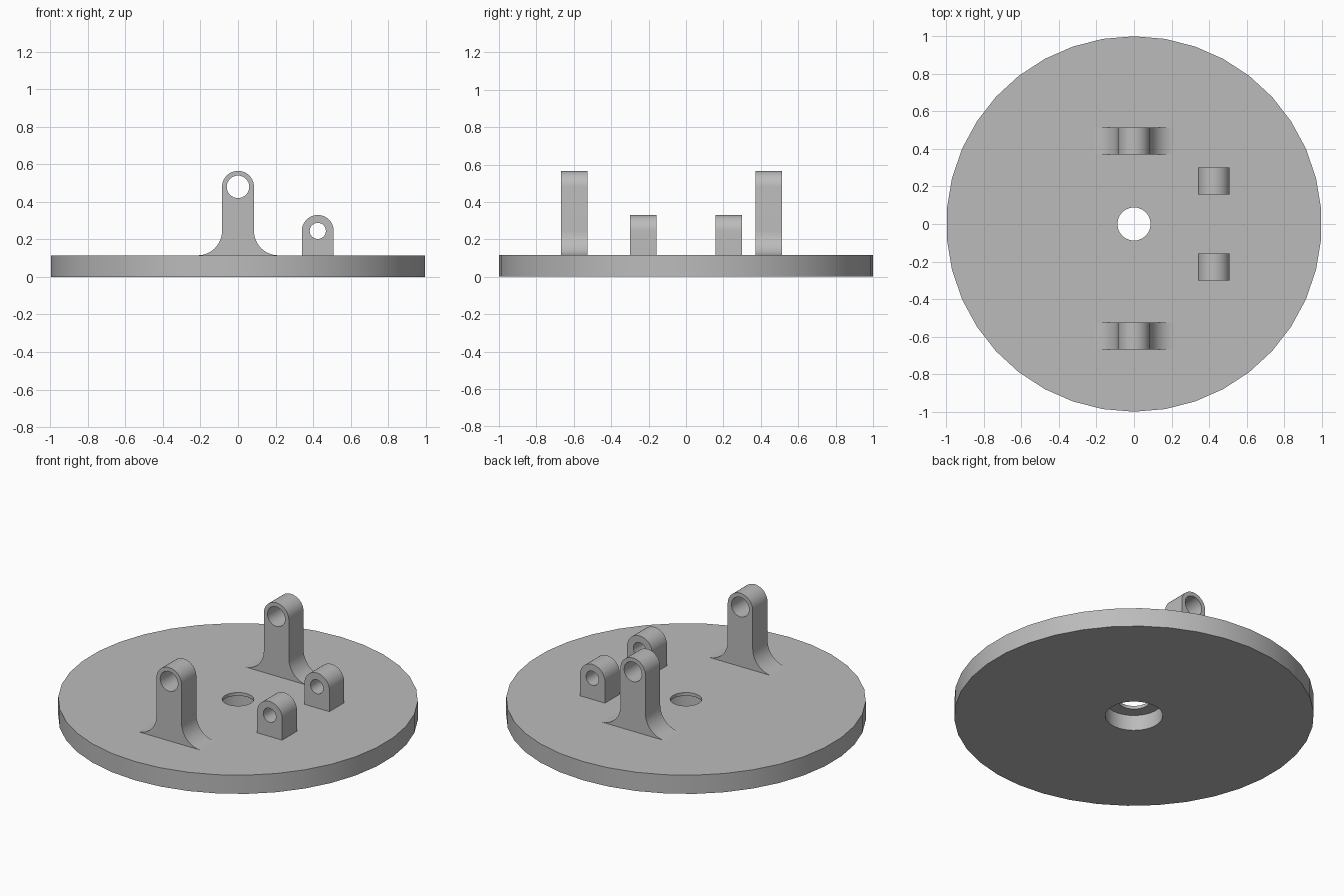
import bpy
import bmesh
from math import sin, cos, pi, radians
from mathutils import Vector

PLATE_TOP = 0.115
SINK = 0.02        # how far bracket feet reach into the plate
DEPTH = 0.143      # bracket thickness along y

cube = bpy.data.objects.get("Cube")
if cube:
    bpy.data.objects.remove(cube, do_unlink=True)

grey = bpy.data.materials.new("plain_grey")
grey.use_nodes = True
GREY = (0.5, 0.5, 0.5, 1)
grey.diffuse_color = GREY
grey.node_tree.nodes["Principled BSDF"].inputs["Base Color"].default_value = GREY


def finish(bm, name):
    """Turn a bmesh into a shaded, coloured object."""
    bmesh.ops.recalc_face_normals(bm, faces=bm.faces)
    mesh = bpy.data.meshes.new(name)
    bm.to_mesh(mesh)
    bm.free()
    mesh.materials.append(grey)
    obj = bpy.data.objects.new(name, mesh)
    bpy.context.collection.objects.link(obj)
    bpy.ops.object.select_all(action="DESELECT")
    obj.select_set(True)
    bpy.context.view_layer.objects.active = obj
    bpy.ops.object.shade_smooth_by_angle(angle=radians(30))
    return obj


def arc(cx, cz, radius, start, end, steps):
    """Points along an arc in the xz plane, angles in degrees."""
    angles = [radians(start + (end - start) * i / steps) for i in range(steps + 1)]
    return [(cx + radius * cos(a), cz + radius * sin(a)) for a in angles]


def round_plate(name, profile, sides):
    """Closed ring profile of (radius, z) swept about the z axis."""
    bm = bmesh.new()
    rings = []
    for i in range(sides):
        a = pi / 2 + 2 * pi * i / sides
        rings.append([bm.verts.new((r * cos(a), r * sin(a), z)) for r, z in profile])
    for i in range(sides):
        here, there = rings[i], rings[(i + 1) % sides]
        for j in range(len(profile)):
            k = (j + 1) % len(profile)
            bm.faces.new((here[j], there[j], there[k], here[k]))
    return finish(bm, name)


def bracket(name, outline, hole, x, y):
    """Outline with a pin hole, extruded along y and centred on (x, y)."""
    bm = bmesh.new()
    edges = []
    for loop in (outline, hole):
        verts = [bm.verts.new((x + px, y - DEPTH / 2, pz)) for px, pz in loop]
        edges += [bm.edges.new((v, verts[(i + 1) % len(verts)]))
                  for i, v in enumerate(verts)]
    bmesh.ops.triangle_fill(bm, use_beauty=True, use_dissolve=False, edges=edges)
    result = bmesh.ops.extrude_face_region(bm, geom=bm.faces[:], use_keep_orig=True)
    moved = [g for g in result["geom"] if isinstance(g, bmesh.types.BMVert)]
    bmesh.ops.translate(bm, verts=moved, vec=Vector((0, DEPTH, 0)))
    return finish(bm, name)


# Base plate with a centre hole, counterbored from below
round_plate("base_plate",
            [(1, 0), (1, PLATE_TOP), (0.088, PLATE_TOP), (0.088, 0.095),
             (0.16, 0.095), (0.16, 0)], 38)

HALF = 0.085       # half width of both bracket types

# Tall brackets: rounded top, flared foot
FLARE = 0.13
TALL_PIN = 0.48
foot = HALF + FLARE
right_flare = arc(foot, PLATE_TOP + FLARE, FLARE, 270, 180, 12)
left_flare = [(-x, z) for x, z in reversed(right_flare)]
tall = ([(foot, PLATE_TOP - SINK)] + right_flare
        + arc(0, TALL_PIN, HALF, 0, 180, 20)
        + left_flare + [(-foot, PLATE_TOP - SINK)])
tall_hole = arc(0, TALL_PIN, 0.06, 0, 360, 32)[:-1]
for name, y in (("front_tall_bracket", -0.597), ("back_tall_bracket", 0.443)):
    bracket(name, tall, tall_hole, 0, y)

# Short brackets: rounded top, straight sides
SHORT_PIN = 0.245
short = ([(HALF, PLATE_TOP - SINK)] + arc(0, SHORT_PIN, HALF, 0, 180, 20)
         + [(-HALF, PLATE_TOP - SINK)])
short_hole = arc(0, SHORT_PIN, 0.043, 0, 360, 32)[:-1]
for name, y in (("front_short_bracket", -0.229), ("back_short_bracket", 0.229)):
    bracket(name, short, short_hole, 0.425, y)
